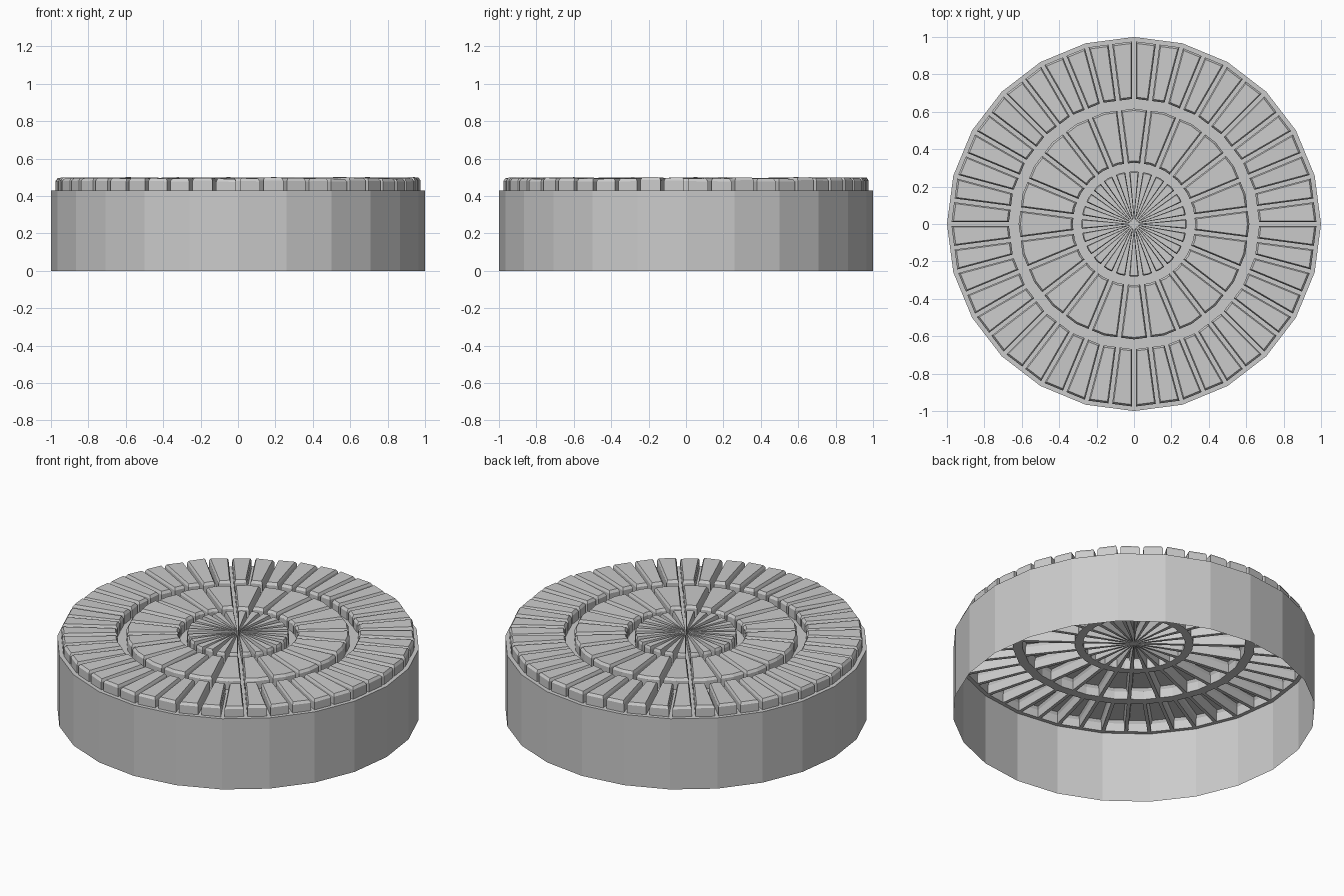
import bpy, bmesh, random
from math import sin, cos, pi, radians, asin

if "Cube" in bpy.data.objects:
    bpy.data.objects.remove(bpy.data.objects["Cube"])

random.seed(4)
FLOOR, SHOULDER, TOP = 0.43, 0.48, 0.495
STEP = radians(15)


def facet_radius(angle, r):
    """Radius of a 24-sided outline (corners every 15 degrees) at an angle."""
    a = (angle + 1e-9) % STEP - STEP / 2
    return r * cos(STEP / 2) / cos(a)


def loop(bm, a0, a1, r0, r1, gap, z, tilt=(0, 0), faceted=True):
    """Six-point ring sector; gap is the half width kept clear at each side."""
    mid = (a0 + a1) / 2
    verts = []
    for r, order in ((r0, 1), (r1, -1)):
        off = min(asin(min(gap / r, 1)), (a1 - a0) * 0.42) if r > 0 else 0
        for a in (a0 + off, mid, a1 - off)[::order]:
            rr = facet_radius(a, r) if faceted else r
            t = tilt[0] * cos(a - mid) * (rr - (r0 + r1) / 2) + tilt[1] * sin(a - mid) * rr
            verts.append(bm.verts.new((rr * cos(a), rr * sin(a), z + t)))
    return verts


def bridge(bm, la, lb):
    n = len(la)
    for i in range(n):
        j = (i + 1) % n
        bm.faces.new((la[i], la[j], lb[j], lb[i]))


def tile_ring(name, count, start, cell, tile, gap, bevel):
    """Floor ring with raised, hollow-backed tiles pushed up out of it."""
    bm = bmesh.new()
    step = 2 * pi / count
    for k in range(count):
        a0 = start + k * step
        a1 = a0 + step
        r0, r1 = tile
        tilt = (random.uniform(-.02, .02), random.uniform(-.03, .03))
        lift = random.uniform(-.002, .003)
        base = loop(bm, a0, a1, *cell, 0, FLOOR)
        foot = loop(bm, a0, a1, r0, r1, gap, FLOOR)
        shoulder = loop(bm, a0, a1, r0, r1, gap, SHOULDER + lift, tilt)
        top = loop(bm, a0, a1, r0 + bevel, r1 - bevel, gap + bevel * 0.7, TOP + lift, tilt)
        bridge(bm, base, foot)
        bridge(bm, foot, shoulder)
        bridge(bm, shoulder, top)
        bm.faces.new(top)
    bmesh.ops.remove_doubles(bm, verts=bm.verts, dist=1e-5)
    bmesh.ops.recalc_face_normals(bm, faces=bm.faces)
    # face the sheet upward
    if sum(f.normal.z * f.calc_area() for f in bm.faces) < 0:
        bmesh.ops.reverse_faces(bm, faces=bm.faces)
    me = bpy.data.meshes.new(name)
    bm.to_mesh(me)
    bm.free()
    ob = bpy.data.objects.new(name, me)
    bpy.context.collection.objects.link(ob)


# Open 24-sided drum wall
bpy.ops.mesh.primitive_cylinder_add(vertices=24, radius=1, depth=FLOOR,
                                    end_fill_type='NOTHING', location=(0, 0, FLOOR / 2))
bpy.context.object.name = "drum_wall"

# Three rings of raised tiles
tile_ring("outer_tiles", 48, 0, (0.64, 1.0), (0.67, 0.977), 0.01, 0.01)
tile_ring("middle_tiles", 24, -STEP / 2, (0.305, 0.64), (0.328, 0.617), 0.01, 0.01)
tile_ring("centre_wedges", 24, -STEP / 2, (0.0, 0.305), (0.02, 0.282), 0.011, 0.006)
